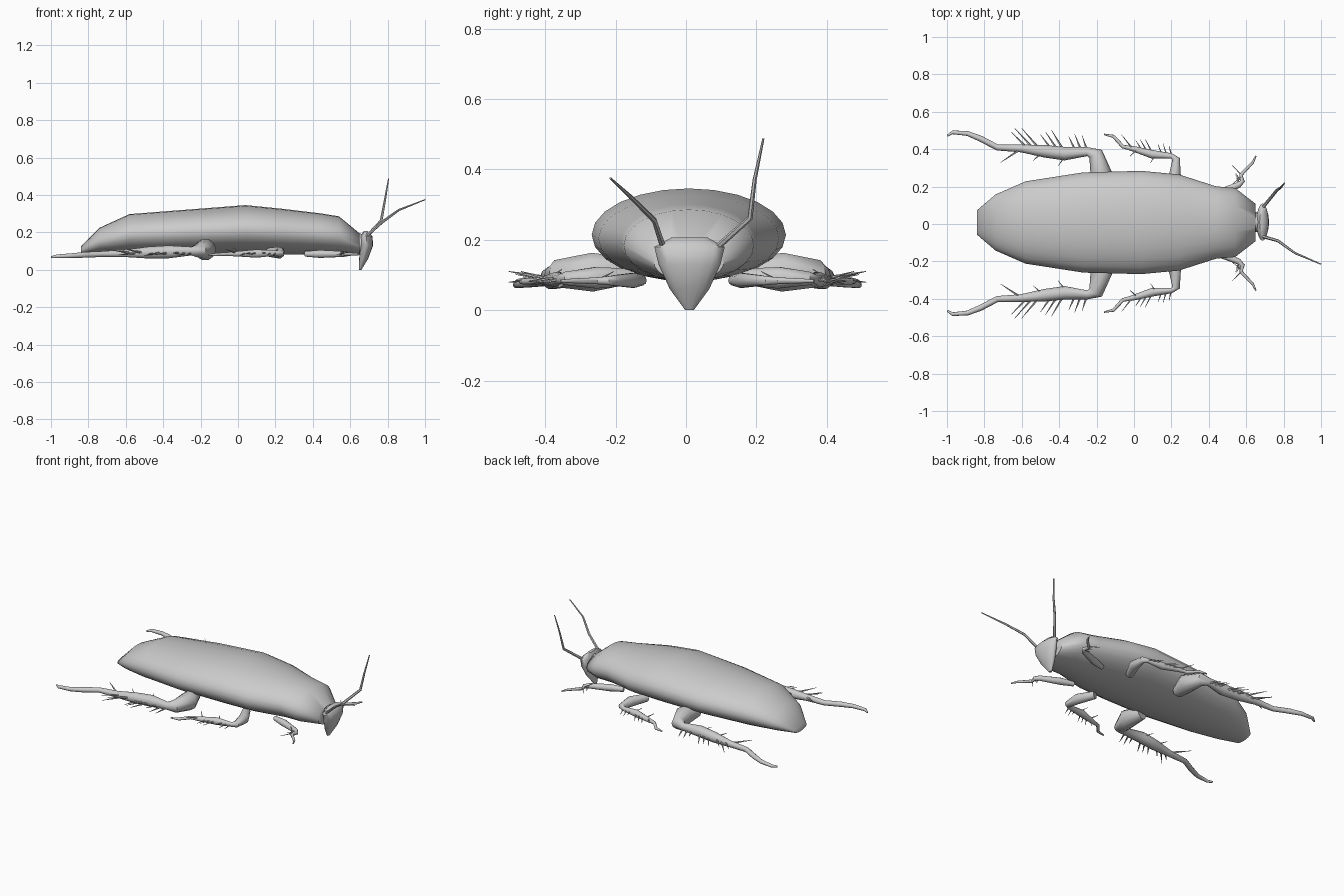
import bpy, bmesh, random
from math import sin, cos, pi, radians
from mathutils import Vector

if "Cube" in bpy.data.objects:
    bpy.data.objects.remove(bpy.data.objects["Cube"])

def loft(bm, rings):
    vs = [[bm.verts.new(p) for p in r] for r in rings]
    n = len(vs[0])
    for a, b in zip(vs, vs[1:]):
        for i in range(n):
            j = (i + 1) % n
            bm.faces.new((a[i], a[j], b[j], b[i]))
    bm.faces.new(vs[0])
    bm.faces.new(vs[-1])

def circle(n):
    return [(cos(2 * pi * k / n), sin(2 * pi * k / n)) for k in range(n)]

def tube(bm, points, radii, n=8):
    ps = [Vector(p) for p in points]
    rings = []
    for i, p in enumerate(ps):
        t = ps[min(i + 1, len(ps) - 1)] - ps[max(i - 1, 0)]
        u = t.cross(Vector((0, 0, 1))).normalized()
        v = t.cross(u).normalized()
        rings.append([p + radii[i] * (u * c + v * s) for c, s in circle(n)])
    loft(bm, rings)

def finish(bm, name):
    bmesh.ops.recalc_face_normals(bm, faces=bm.faces)
    me = bpy.data.meshes.new(name)
    bm.to_mesh(me)
    bm.free()
    ob = bpy.data.objects.new(name, me)
    bpy.context.collection.objects.link(ob)
    bpy.ops.object.select_all(action='DESELECT')
    ob.select_set(True)
    bpy.context.view_layer.objects.active = ob
    bpy.ops.object.shade_smooth_by_angle(angle=radians(50))

# Body: elliptical sections (x, half width, top) over a level underside
body = [(-0.84, 0.065, 0.125), (-0.74, 0.15, 0.225), (-0.58, 0.22, 0.298),
        (-0.27, 0.268, 0.322), (0.04, 0.276, 0.346), (0.24, 0.257, 0.326),
        (0.44, 0.193, 0.302), (0.54, 0.185, 0.286), (0.65, 0.10, 0.195)]
bm = bmesh.new()
loft(bm, [[(x, 0.008 + w * c, (0.082 + top) / 2 + (top - 0.082) / 2 * s)
           for c, s in circle(24)] for x, w, top in body])
finish(bm, "body")

# Head: thin teardrop sections (z, x centre, half depth, half width)
head = [(0.207, 0.682, 0.01, 0.05), (0.18, 0.687, 0.032, 0.10), (0.13, 0.687, 0.035, 0.088),
        (0.06, 0.672, 0.024, 0.056), (0, 0.653, 0.007, 0.012)]
bm = bmesh.new()
loft(bm, [[(x + d * c, 0.01 + w * s, z) for c, s in circle(16)] for z, x, d, w in head])
finish(bm, "head")

# Neck
bm = bmesh.new()
tube(bm, [(0.6, 0.01, 0.14), (0.68, 0.01, 0.14)], [0.06, 0.05], 12)
finish(bm, "neck")

# Antennae
feelers = {"antenna_right": [(0.69, -0.067, 0.185), (0.77, -0.09, 0.255),
                             (0.86, -0.155, 0.32), (1, -0.215, 0.375)],
           "antenna_left": [(0.69, 0.09, 0.18), (0.765, 0.182, 0.262),
                            (0.785, 0.195, 0.37), (0.805, 0.22, 0.488)]}
for name, points in feelers.items():
    bm = bmesh.new()
    tube(bm, points, [0.009, 0.008, 0.006, 0.003], 6)
    finish(bm, name)

def leg(name, path, z0, z1, shin, count, length, lean):
    # path: (x, y, radius), height falling from z0 to z1; spines fan out of the shin
    random.seed(4)
    a, b = (Vector(path[i][:2]) for i in shin)
    spines = []
    for k in range(count):
        out = -0.7 if k % 4 == 3 else 1
        start = a.lerp(b, k / (count - 1))
        tip = start + Vector((-lean * (0.4 + k / count), out)) * length * random.uniform(0.75, 1.2)
        spines.append((start, tip, random.uniform(-0.02, 0.03)))
    for label, s in (("left", 1), ("right", -1)):
        bm = bmesh.new()
        n = len(path) - 1
        tube(bm, [(x, 0.004 + s * y, z0 + (z1 - z0) * i / n) for i, (x, y, r) in enumerate(path)],
             [r for x, y, r in path], 10)
        for start, tip, dz in spines:
            tube(bm, [(start.x, 0.004 + s * start.y, 0.09), (tip.x, 0.004 + s * tip.y, 0.09 + dz)],
                 [length * 0.08, 0.001], 5)
        finish(bm, name + "_" + label)

# Hind legs
leg("hind_leg", [(-0.2, 0.17, 0.04), (-0.175, 0.27, 0.058), (-0.205, 0.37, 0.04),
                 (-0.25, 0.383, 0.024), (-0.37, 0.372, 0.036), (-0.48, 0.385, 0.033),
                 (-0.6, 0.4, 0.021), (-0.73, 0.405, 0.016), (-0.82, 0.452, 0.016),
                 (-0.89, 0.48, 0.013), (-0.97, 0.486, 0.01), (-0.998, 0.468, 0.005)],
    0.112, 0.068, (3, 6), 12, 0.1, 0.8)

# Middle legs
leg("middle_leg", [(0.17, 0.16, 0.025), (0.22, 0.26, 0.032), (0.225, 0.345, 0.02),
                   (0.2, 0.36, 0.014), (0.1, 0.368, 0.023), (-0.01, 0.4, 0.014),
                   (-0.06, 0.41, 0.01), (-0.11, 0.465, 0.009), (-0.16, 0.475, 0.004)],
    0.094, 0.08, (3, 5), 9, 0.065, 0.6)

# Front legs
leg("front_leg", [(0.36, 0.13, 0.015), (0.44, 0.155, 0.022), (0.56, 0.205, 0.016),
                  (0.58, 0.225, 0.013), (0.572, 0.26, 0.01), (0.635, 0.325, 0.007),
                  (0.652, 0.36, 0.004)],
    0.085, 0.083, (2, 4), 5, 0.045, 0.8)
